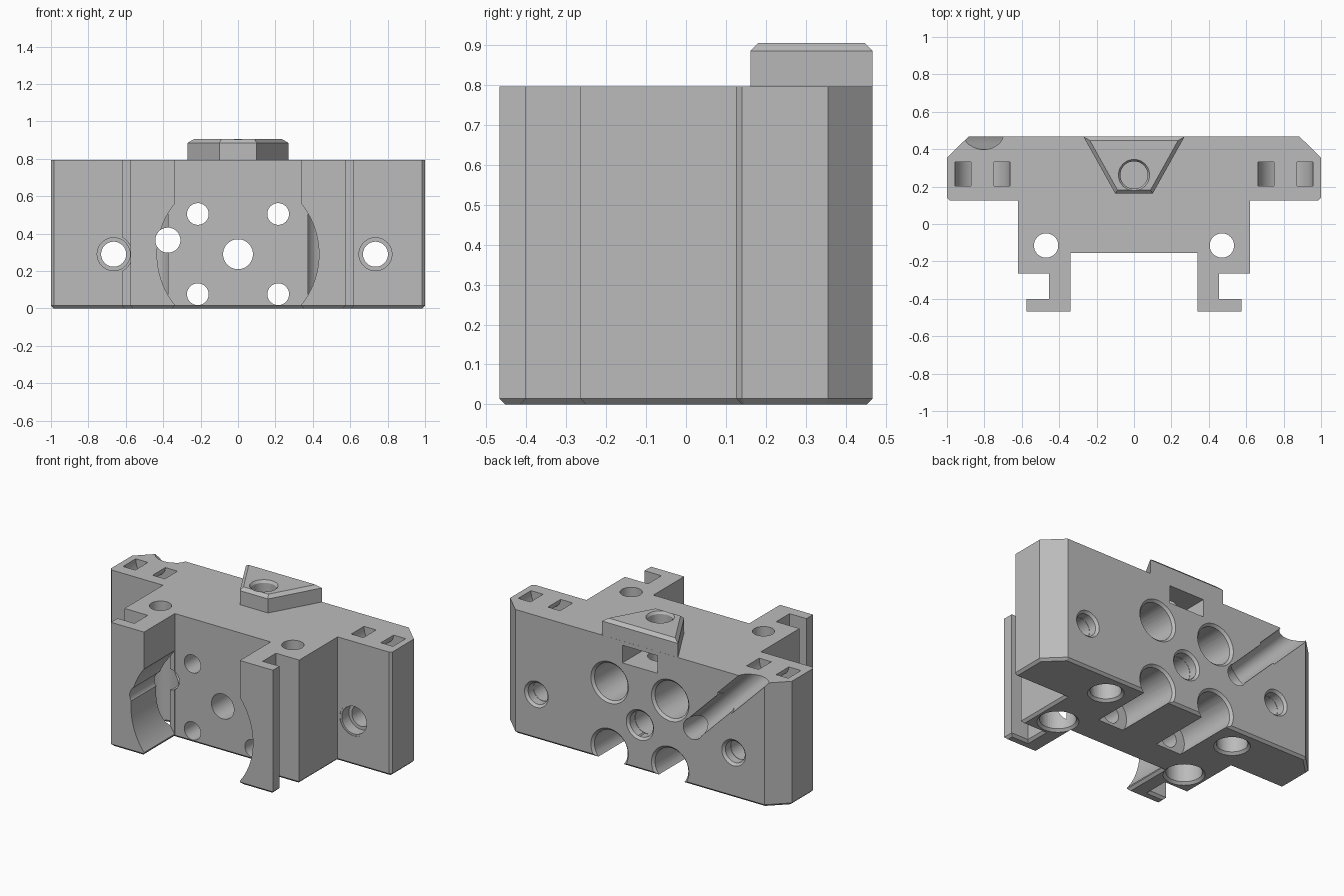
import bpy, bmesh, math
from mathutils import Vector, Matrix

old = bpy.data.objects.get("Cube")
if old:
    bpy.data.objects.remove(old, do_unlink=True)

grey = bpy.data.materials.new("mid grey")
grey.use_nodes = True
grey.diffuse_color = (0.5, 0.5, 0.5, 1)
grey.node_tree.nodes["Principled BSDF"].inputs["Base Color"].default_value = (0.5, 0.5, 0.5, 1)


def finish(name, bm):
    bmesh.ops.recalc_face_normals(bm, faces=bm.faces[:])
    mesh = bpy.data.meshes.new(name)
    bm.to_mesh(mesh)
    bm.free()
    mesh.materials.append(grey)
    ob = bpy.data.objects.new(name, mesh)
    bpy.context.collection.objects.link(ob)
    return ob


def prism(name, pts, lo, hi, axis="z", bevel_at=None, bevel=0.0):
    """Extrude a profile along z or y, optionally chamfering one end."""
    bm = bmesh.new()
    place = (lambda a, b, t: (a, b, t)) if axis == "z" else (lambda a, b, t: (a, t, b))
    face = bm.faces.new([bm.verts.new(place(a, b, lo)) for a, b in pts])
    ext = bmesh.ops.extrude_face_region(bm, geom=[face])
    verts = [g for g in ext["geom"] if isinstance(g, bmesh.types.BMVert)]
    bmesh.ops.translate(bm, verts=verts, vec=place(0, 0, hi - lo))
    bmesh.ops.recalc_face_normals(bm, faces=bm.faces[:])
    if bevel:
        rim = [e for e in bm.edges if all(abs(v.co.z - bevel_at) < 1e-5 for v in e.verts)]
        bmesh.ops.bevel(bm, geom=rim, offset=bevel, segments=1, affect="EDGES")
    return finish(name, bm)


def box(x0, x1, y0, y1, z0, z1):
    return prism("cutter", [(x0, y0), (x1, y0), (x1, y1), (x0, y1)], z0, z1)


def rod(p, q, r1, r2=None, sides=48):
    """Cylinder or cone from p to q."""
    p, q = Vector(p), Vector(q)
    d = q - p
    m = Matrix.Translation((p + q) / 2) @ d.to_track_quat("Z", "Y").to_matrix().to_4x4()
    bm = bmesh.new()
    bmesh.ops.create_cone(bm, cap_ends=True, segments=sides, radius1=r1,
                          radius2=r1 if r2 is None else r2, depth=d.length, matrix=m)
    return finish("cutter", bm)


def combine(target, tool, operation="DIFFERENCE"):
    mod = target.modifiers.new("shape", "BOOLEAN")
    mod.operation = operation
    mod.solver = "EXACT"
    mod.object = tool
    bpy.context.view_layer.objects.active = target
    bpy.ops.object.modifier_apply(modifier=mod.name)
    bpy.data.objects.remove(tool, do_unlink=True)


BACK, TOP, MID = 0.467, 0.795, 0.29

# Main block with side flanges and hooked front arms
half = [(0.885, BACK), (1, 0.355), (1, 0.14), (0.985, 0.125), (0.62, 0.125),
        (0.62, -0.265), (0.455, -0.265), (0.455, -0.4), (0.575, -0.4),
        (0.575, -BACK), (0.34, -BACK), (0.34, -0.155)]
outline = half + [(-x, y) for x, y in reversed(half)]
body = prism("carriage_body", outline, 0, TOP, bevel_at=0, bevel=0.015)

# Wedge tab on top
tab = prism("top_tab", [(-0.27, 0.4665), (-0.1, 0.162), (0.1, 0.162), (0.27, 0.4665)],
            0.7, 0.905, bevel_at=0.905, bevel=0.02)
combine(body, tab, "UNION")


def cut(tool):
    combine(body, tool)


def hole_y(x, z, r):
    cut(rod((x, -0.6, z), (x, 0.6, z), r))


def sink_back(x, z, r, depth_y):
    """Blind bore from the back, with a chamfered rim."""
    cut(rod((x, depth_y, z), (x, 0.6, z), r))
    cut(rod((x, BACK - 0.02, z), (x, BACK + 0.01, z), r - 0.005, r + 0.025))


# Round clearance between the arms
cut(rod((0, -0.6, MID), (0, -0.156, MID), 0.433, sides=96))

# Central hole and four screw holes with deep bores from the back
hole_y(0, MID, 0.08)
sink_back(0, MID, 0.082, 0.4)
for x in (-0.215, 0.215):
    for z in (0.076, 0.505):
        hole_y(x, z, 0.058)
        sink_back(x, z, 0.118, 0.05)

# Flange holes, stepped at the front
for x in (-0.665, 0.735):
    hole_y(x, MID, 0.067)
    sink_back(x, MID, 0.069, 0.4)
    cut(rod((x, -0.3, MID), (x, 0.2, MID), 0.088))
    cut(rod((x, -0.3, MID), (x, 0.128, MID), 0.1))

for s in (-1, 1):
    # Vertical rods: wide bore from below, narrow hole at the top
    x = s * 0.47
    cut(rod((x, -0.115, -0.1), (x, -0.115, 1), 0.065))
    cut(rod((x, -0.115, -0.1), (x, -0.115, 0.62), 0.105))
    cut(rod((x, -0.115, -0.01), (x, -0.115, 0.02), 0.13, 0.1))
    # Blind sockets underneath
    cut(rod((x, 0.31, -0.1), (x, 0.31, 0.15), 0.09))
    cut(rod((x, 0.31, -0.01), (x, 0.31, 0.02), 0.115, 0.085))
    # Curved strap tunnels in the flanges
    c = s * 0.81
    arc = [math.pi * (1 + i / 24) for i in range(25)]
    outer = [(c + 0.148 * math.cos(a), TOP + 0.148 * math.sin(a)) for a in arc]
    inner = [(c + 0.062 * math.cos(a), TOP + 0.062 * math.sin(a)) for a in reversed(arc)]
    lift = TOP + 0.05
    ring = outer + [(outer[-1][0], lift), (inner[0][0], lift)] + inner \
        + [(inner[-1][0], lift), (outer[0][0], lift)]
    cut(prism("cutter", ring, 0.203, 0.332, axis="y"))

# Nut slot in the back and the screw hole through the tab
cut(box(-0.125, 0.125, 0.14, 0.6, 0.655, 0.768))
cut(rod((0, 0.262, 0.58), (0, 0.262, 1), 0.073))
cut(rod((0, 0.262, 0.885), (0, 0.262, 0.915), 0.07, 0.09))

# Diagonal wire channel ending in a through hole
hole_y(-0.375, 0.365, 0.067)
cut(rod((-0.375, 0.462, 0.365), (-0.92, 0.462, 0.91), 0.064))
cut(rod((-0.6, 0.475, 0.59), (-0.92, 0.475, 0.91), 0.074))

bpy.ops.object.select_all(action="DESELECT")
body.select_set(True)
bpy.context.view_layer.objects.active = body
bpy.ops.object.shade_smooth_by_angle(angle=math.radians(25))
